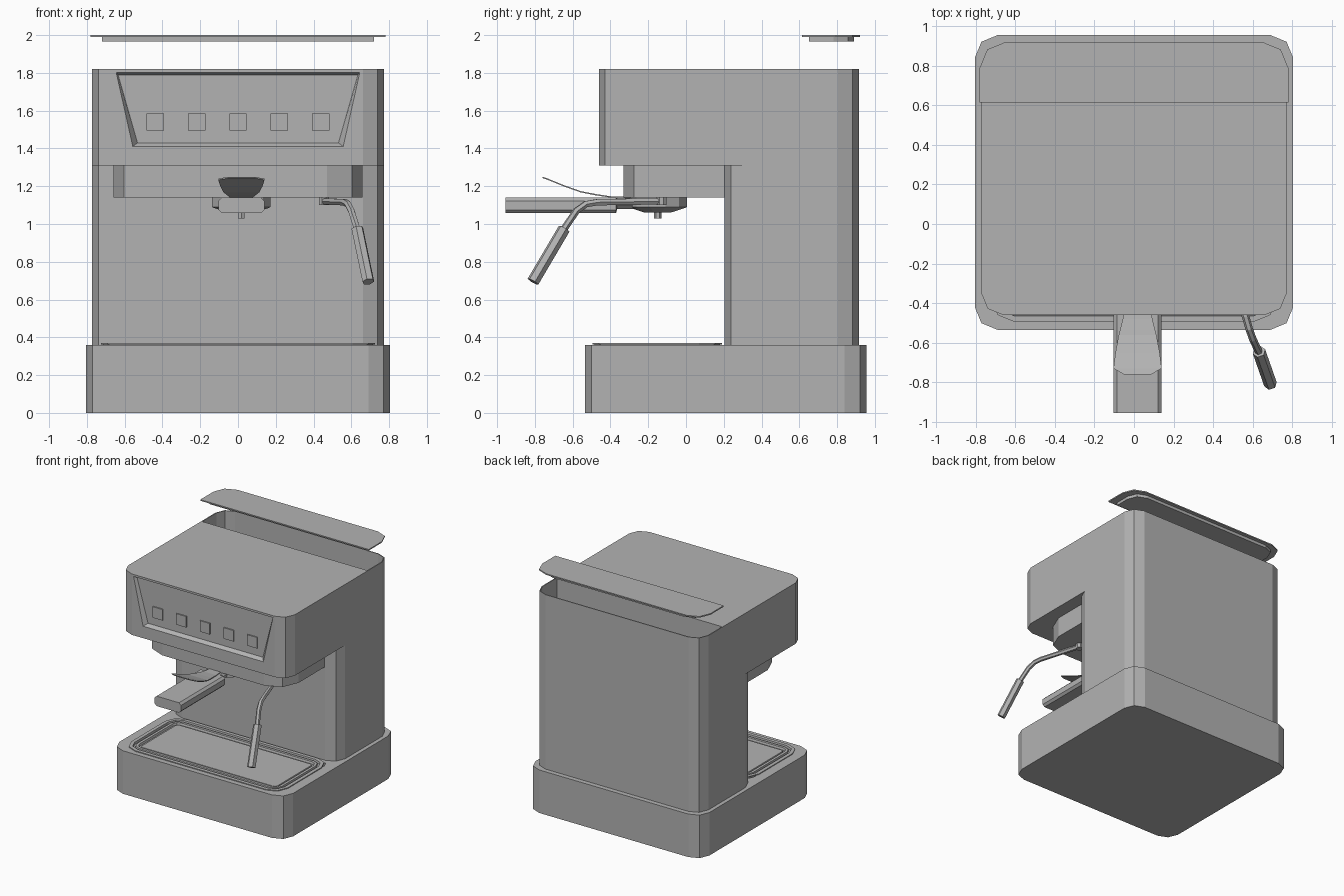
import bpy, bmesh, math
from mathutils import Vector

cube = bpy.data.objects.get("Cube")
if cube:
    bpy.data.objects.remove(cube)

grey = bpy.data.materials.new("plain grey")
grey.use_nodes = True
COLOUR = (0.45, 0.45, 0.45, 1)
grey.diffuse_color = COLOUR
grey.node_tree.nodes["Principled BSDF"].inputs["Base Color"].default_value = COLOUR


def loft(name, rings):
    """Solid skinned through equal-length rings of points, capped at both ends."""
    bm = bmesh.new()
    loops = [[bm.verts.new(p) for p in ring] for ring in rings]
    n = len(loops[0])
    for a, b in zip(loops, loops[1:]):
        for i in range(n):
            j = (i + 1) % n
            bm.faces.new((a[i], a[j], b[j], b[i]))
    bm.faces.new(loops[0][::-1])
    bm.faces.new(loops[-1])
    bmesh.ops.recalc_face_normals(bm, faces=bm.faces)
    mesh = bpy.data.meshes.new(name)
    bm.to_mesh(mesh)
    bm.free()
    mesh.materials.append(grey)
    obj = bpy.data.objects.new(name, mesh)
    bpy.context.collection.objects.link(obj)
    return obj


def outline(half, y0, y1, z, front=0.11, back=0.11, steps=2):
    """Rectangle with faceted round corners, as a ring at height z."""
    ring = []
    for sx, y, sy, r, start in ((1, y0, 1, front, 270), (1, y1, -1, back, 0),
                                (-1, y1, -1, back, 90), (-1, y0, 1, front, 180)):
        cx, cy = sx * (half - r), y + sy * r
        for k in range(steps + 1 if r else 1):
            a = math.radians(start + 90 * k / steps)
            ring.append((cx + r * math.cos(a), cy + r * math.sin(a), z))
    return ring


def slab(name, half, y0, y1, z0, z1, **corners):
    return loft(name, [outline(half, y0, y1, z, **corners) for z in (z0, z1)])


def disc(cx, cy, z, r, n=12):
    return [(cx + r * math.cos(math.tau * (k + 0.5) / n),
             cy + r * math.sin(math.tau * (k + 0.5) / n), z) for k in range(n)]


def combine(obj, other, operation):
    mod = obj.modifiers.new(operation.lower(), "BOOLEAN")
    mod.operation = operation
    mod.solver = "EXACT"
    mod.object = other
    bpy.context.view_layer.objects.active = obj
    bpy.ops.object.modifier_apply(modifier=mod.name)
    bpy.data.objects.remove(other)


def tube(name, points, radius):
    """Six-sided rod along a path."""
    points = [Vector(p) for p in points]
    rings = []
    for i, p in enumerate(points):
        t = (points[min(i + 1, len(points) - 1)] - points[max(i - 1, 0)]).normalized()
        side = t.cross(Vector((0, 0, 1))).normalized()
        up = side.cross(t)
        rings.append([p + radius * (math.cos(a) * side + math.sin(a) * up)
                      for a in (math.tau * k / 6 for k in range(6))])
    return loft(name, rings)


# Base with a well for the tray
base = slab("base", 0.805, -0.535, 0.955, 0, 0.36, front=0.115, back=0.115)
combine(base, slab("tray_well", 0.715, -0.485, 0.18, 0.33, 0.5, front=0.1, back=0.06), "DIFFERENCE")

# Drip tray: nested steps of inset and height
steps = [(0.01, 0.335), (0.01, 0.362), (0, 0.362), (0, 0.369), (0.03, 0.369), (0.033, 0.352),
         (0.05, 0.352), (0.053, 0.367), (0.075, 0.367), (0.08, 0.35), (0.095, 0.35), (0.098, 0.358)]
loft("drip_tray", [outline(0.725 - d, -0.495 + d, 0.19 - d, z, front=0.12 - d, back=0.12 - d)
                   for d, z in steps])

# Body: column and overhanging head, with an open tank at the back
body = slab("body", 0.772, -0.46, 0.915, 1.31, 1.82)
combine(body, slab("column", 0.772, 0.205, 0.915, 0.355, 1.31), "UNION")
combine(body, slab("tank_space", 0.764, 0.617, 0.907, 0.45, 2, front=0, back=0.102), "DIFFERENCE")


# Sloping recess for the control panel
def panel_ring(y, top, bottom, z_top, z_bottom):
    return [(-bottom, y, z_bottom), (bottom, y, z_bottom), (top, y, z_top), (-top, y, z_top)]


combine(body, loft("panel_space", [panel_ring(-0.5, 0.645, 0.557, 1.803, 1.41),
                                   panel_ring(-0.46, 0.645, 0.557, 1.803, 1.41),
                                   panel_ring(-0.43, 0.635, 0.532, 1.79, 1.43)]), "DIFFERENCE")

# Row of square buttons
for i in range(5):
    x = 0.219 * (i - 2)
    loft(f"button_{i + 1}", [[(x + a * 0.046, y, 1.54 + b * 0.046)
                              for a, b in ((-1, -1), (1, -1), (1, 1), (-1, 1))]
                             for y in (-0.425, -0.44)])

# Brew housing below the head
slab("brew_housing", 0.66, -0.33, 0.3, 1.14, 1.312, front=0.19, back=0)

# Tank lid floating above the opening, with a lip underneath
slab("lid", 0.78, 0.615, 0.92, 1.99, 2, front=0, back=0.13)
slab("lid_lip", 0.72, 0.65, 0.89, 1.965, 1.991, front=0, back=0.11)

# Filter basket and spout
CX, CY = 0.018, -0.15
loft("filter_basket", [disc(CX, CY, z, r) for z, r in
                       ((1.06, 0.07), (1.085, 0.15), (1.09, 0.16), (1.145, 0.16))])
loft("spout", [disc(CX, CY, z, 0.02, 6) for z in (1.03, 1.07)])


# Filter handle: a chamfered bar with a tapering neck
def bar_ring(y, half, z0, z1, c=0.018):
    return [(CX + x, y, z) for x, z in
            ((c - half, z0), (half - c, z0), (half, z0 + c), (half, z1 - c),
             (half - c, z1), (c - half, z1), (-half, z1 - c), (-half, z0 + c))]


loft("filter_handle", [bar_ring(-0.955, 0.122, 1.057, 1.14), bar_ring(-0.37, 0.122, 1.057, 1.14),
                       bar_ring(-0.365, 0.09, 1.08, 1.138), bar_ring(-0.2, 0.07, 1.08, 1.138)])

# Curved thumb flap above the handle
flap = ((-0.3, 1.137, 0.05), (-0.4, 1.14, 0.06), (-0.48, 1.152, 0.075), (-0.56, 1.168, 0.095),
        (-0.65, 1.2, 0.112), (-0.73, 1.233, 0.122), (-0.76, 1.243, 0.07))
loft("thumb_flap", [[(CX - w, y, z), (CX + w, y, z), (CX + w, y, z + 0.007), (CX - w, y, z + 0.007)]
                    for y, z, w in flap])

# Steam wand with its mount and grip
tube("steam_wand", [(0.455, -0.13, 1.12), (0.565, -0.47, 1.115), (0.582, -0.53, 1.105),
                    (0.6, -0.58, 1.07), (0.635, -0.655, 0.96)], 0.019)
tube("wand_grip", [(0.632, -0.645, 0.975), (0.69, -0.81, 0.695)], 0.033)
loft("wand_mount", [disc(0.455, -0.13, z, 0.028, 8) for z in (1.1, 1.145)])
